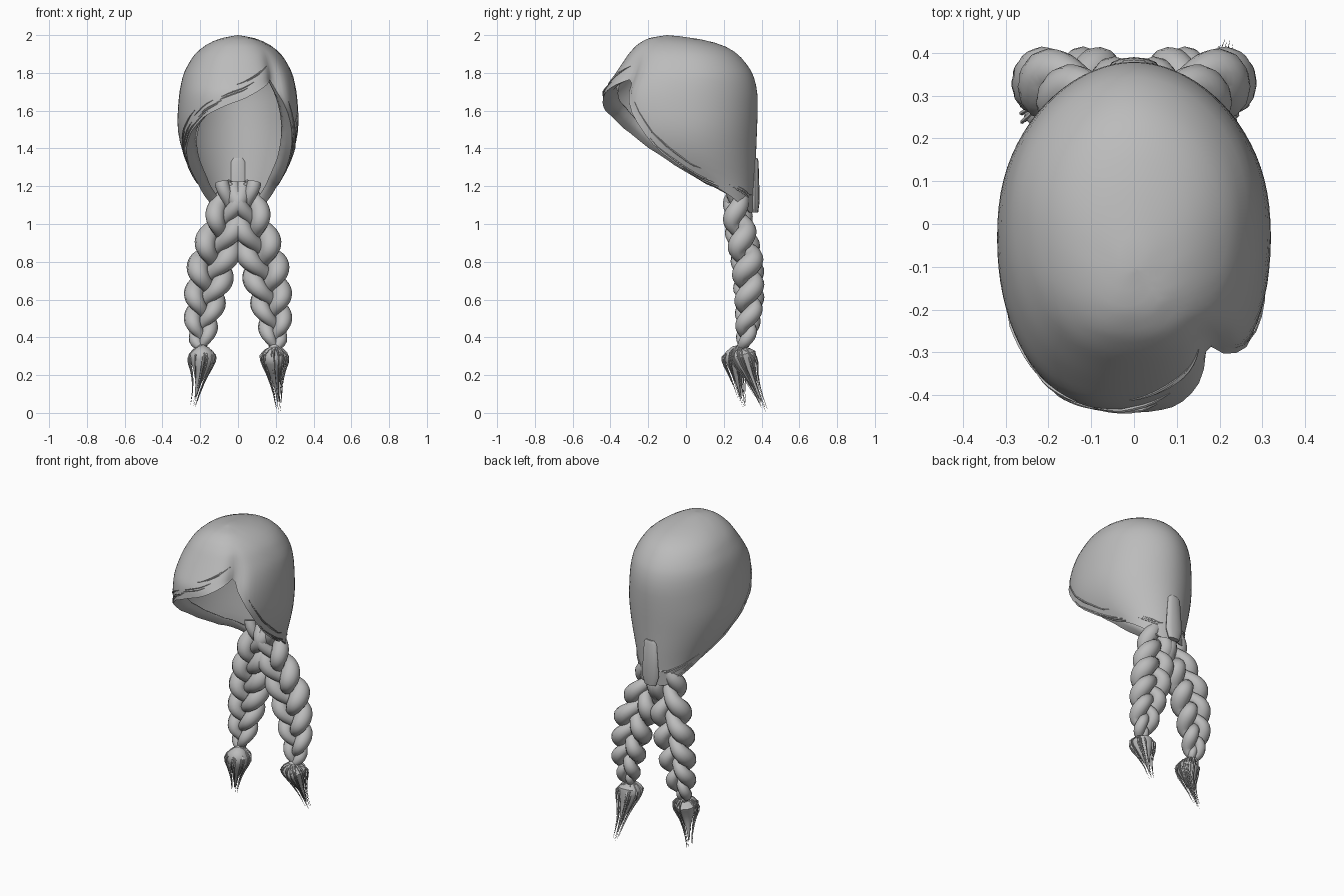
import bpy, bmesh, math, random
from mathutils import Vector

if "Cube" in bpy.data.objects:
    bpy.data.objects.remove(bpy.data.objects["Cube"])

random.seed(4)
hair = bpy.data.materials.new("grey hair")
hair.diffuse_color = (0.5, 0.5, 0.5, 1)
hair.use_nodes = True
hair.node_tree.nodes["Principled BSDF"].inputs["Base Color"].default_value = hair.diffuse_color


def interp(table, k):
    """Linear lookup; first column ascending, returns remaining columns."""
    if k <= table[0][0]:
        return table[0][1:]
    for a, b in zip(table, table[1:]):
        if k <= b[0]:
            f = (k - a[0]) / (b[0] - a[0])
            return [p + (q - p) * f for p, q in zip(a[1:], b[1:])]
    return table[-1][1:]


def finish(name, bm, angle=50):
    me = bpy.data.meshes.new(name)
    bm.to_mesh(me)
    bm.free()
    ob = bpy.data.objects.new(name, me)
    bpy.context.collection.objects.link(ob)
    me.materials.append(hair)
    bpy.ops.object.select_all(action='DESELECT')
    ob.select_set(True)
    bpy.context.view_layer.objects.active = ob
    bpy.ops.object.shade_smooth_by_angle(angle=math.radians(angle))
    return ob


def tube(bm, pts, radii, n=10):
    """Capped tube through points with a radius at each."""
    rings = []
    for i, p in enumerate(pts):
        d = (pts[min(i + 1, len(pts) - 1)] - pts[max(i - 1, 0)]).normalized()
        u = d.cross(Vector((0, 1, 0.1))).normalized()
        v = d.cross(u)
        rings.append([bm.verts.new(p + radii[i] * (u * math.cos(j * math.tau / n) + v * math.sin(j * math.tau / n)))
                      for j in range(n)])
    for a, b in zip(rings, rings[1:]):
        for j in range(n):
            k = (j + 1) % n
            bm.faces.new((a[j], a[k], b[k], b[j]))
    bm.faces.new(rings[0][::-1])
    bm.faces.new(rings[-1])


# Cap cross-sections: height, front y, back y, half width
SECTION = [(1.05, .06, .355, .16), (1.2, -.13, .365, .205), (1.3, -.30, .37, .262), (1.4, -.39, .372, .302),
           (1.5, -.43, .377, .322), (1.6, -.445, .38, .32), (1.7, -.437, .38, .311), (1.8, -.372, .357, .29),
           (1.9, -.305, .28, .232), (1.95, -.26, .20, .17), (1.985, -.20, .06, .095), (2.0, -.10, -.10, 0)]
# Lower edge height by angle: front is -90, right is 0, nape is 90
RIM = [(-270, 1.06), (-240, 1.06), (-215, 1.11), (-180, 1.21), (-160, 1.36), (-140, 1.48), (-120, 1.57),
       (-90, 1.65), (-65, 1.73), (-52, 1.77), (-40, 1.64), (-20, 1.39), (0, 1.22), (35, 1.11), (60, 1.06), (90, 1.06)]


def squash(v, n):
    return math.copysign(abs(v) ** (2 / n), v)


def cap_point(deg, z, scale=1.0):
    yf, yb, w = interp(SECTION, z)
    # hair parting pulls the surface in, fading towards the crown
    notch = 0.13 * math.exp(-((deg + 50) / 8.5) ** 2) * max(0, min(1, (1.93 - z) / 0.16))
    s = scale * (1 - notch)
    a = math.radians(deg)
    n = 2.15 - .2 * math.sin(a)          # fuller towards the front
    return Vector((s * w * squash(math.cos(a), n),
                   (yf + yb) / 2 + s * (yb - yf) / 2 * squash(math.sin(a), n), z))


# Cap: rows run from crown to edge, then curl inward
bm = bmesh.new()
N, R = 80, 22
crown = bm.verts.new((0, -.10, 2.0))
rows = []
for r in range(1, R + 3):
    row = []
    for c in range(N):
        deg = -270 + 360 * c / N
        rim = interp(RIM, deg)[0]
        if r <= R:
            p = cap_point(deg, 2 - (2 - rim) * (r / R) ** 1.6)
        else:
            k = r - R
            p = cap_point(deg, rim, 1 - .1 * k) + Vector((0, 0, .012 * k * k))
        row.append(bm.verts.new(p))
    rows.append(row)
for c in range(N):
    d = (c + 1) % N
    bm.faces.new((crown, rows[0][c], rows[0][d]))
    for a, b in zip(rows, rows[1:]):
        bm.faces.new((a[c], b[c], b[d], a[d]))
for _ in range(2):
    bmesh.ops.smooth_vert(bm, verts=[v for row in rows[1:R - 1] for v in row], factor=.5,
                          use_axis_x=True, use_axis_y=True, use_axis_z=True)
cap = finish("hair_cap", bm, 60)
shell = cap.modifiers.new("thickness", 'SOLIDIFY')
shell.thickness = .01
shell.offset = -1

# Loose locks lying along the cap edge
bm = bmesh.new()
for i in range(34):
    start = random.uniform(-262, 50)
    if -80 < start < -42:
        continue
    span = random.uniform(18, 38)
    if start < -52 < start + span:
        span = -58 - start
    lift = random.uniform(0, .10)
    pts = []
    for j in range(9):
        deg = start + span * j / 8
        pts.append(cap_point(deg, interp(RIM, deg)[0] + lift, 1.002))
    tube(bm, pts, [.001 + .004 * math.sin(math.pi * j / 8) for j in range(9)], 5)
finish("edge_locks", bm)

# Flat gathered lock at the nape
bm = bmesh.new()
tube(bm, [Vector((0, 0, z)) for z in (1.35, 1.33, 1.2, 1.12, 1.06)], [.03, .045, .055, .06, .04], 12)
for v in bm.verts:
    v.co.y = .366 + v.co.y * .4
finish("nape_lock", bm)

# Braid centre lines: height, x, y, sway, depth, strand radius
BRAID = [(.34, .195, .295, .006, .005, .018), (.38, .195, .31, .03, .015, .03), (.45, .195, .325, .048, .028, .038),
         (.6, .173, .335, .065, .036, .046), (.8, .132, .325, .078, .038, .053), (1.0, .075, .28, .066, .036, .05),
         (1.12, .045, .265, .056, .028, .043), (1.22, .03, .27, .065, .02, .036)]

for side, name in ((-1, "left"), (1, "right")):
    # Three crossing strands
    bm = bmesh.new()
    for s in range(3):
        pts, radii = [], []
        for i in range(81):
            z = 1.22 - .88 * i / 80
            x, y, sway, depth, rad = interp(BRAID, z)
            t = math.tau * ((i / 80) ** 1.15 * 2.0 + s / 3)
            pts.append(Vector((side * (x + sway * math.sin(t)), y + depth * math.sin(2 * t), z)))
            radii.append(rad * (.78 + .34 * math.sin(t) ** 2))
        tube(bm, pts, radii, 12)
    finish(name + "_braid", bm)

    # Tie around the braid end
    bm = bmesh.new()
    tie = Vector((side * .195, .295, .345))
    tube(bm, [tie + Vector((0, 0, h)) for h in (.018, .008, -.008, -.018)], [.02, .03, .03, .022], 12)
    finish(name + "_tie", bm)

    # Tassel: full core with wispy strands over it
    tip = Vector((-.24, .305, .03)) if side < 0 else Vector((.22, .425, 0))
    mid = Vector((side * .195, .27 if side < 0 else .325, .24))

    def along(f):
        return tie * (1 - f) ** 2 + (mid * 2 - (tie + tip) / 2) * 2 * f * (1 - f) + tip * f * f

    bm = bmesh.new()
    core = [(0, .022), (.12, .045), (.28, .07), (.42, .066), (.6, .04), (.8, .016), (1, .002)]
    tube(bm, [along(f * .9) for f, _ in core], [q for _, q in core], 14)
    finish(name + "_tassel_core", bm)

    bm = bmesh.new()
    for i in range(36):
        a = random.uniform(0, math.tau)
        reach = random.uniform(.6, 1.0) if i else 1.0
        wide = random.uniform(.9, 1.15)
        pts = []
        for j in range(9):
            f = reach * j / 8
            q = interp(core, f)[0] * wide + .012 * f * f * wide
            if not i:
                q *= .3
            pts.append(along(f) + Vector((math.cos(a) * q, math.sin(a) * q, 0)))
        tube(bm, pts, [.007 * (1 - j / 8.5) for j in range(9)], 5)
    finish(name + "_tassel_strands", bm)
